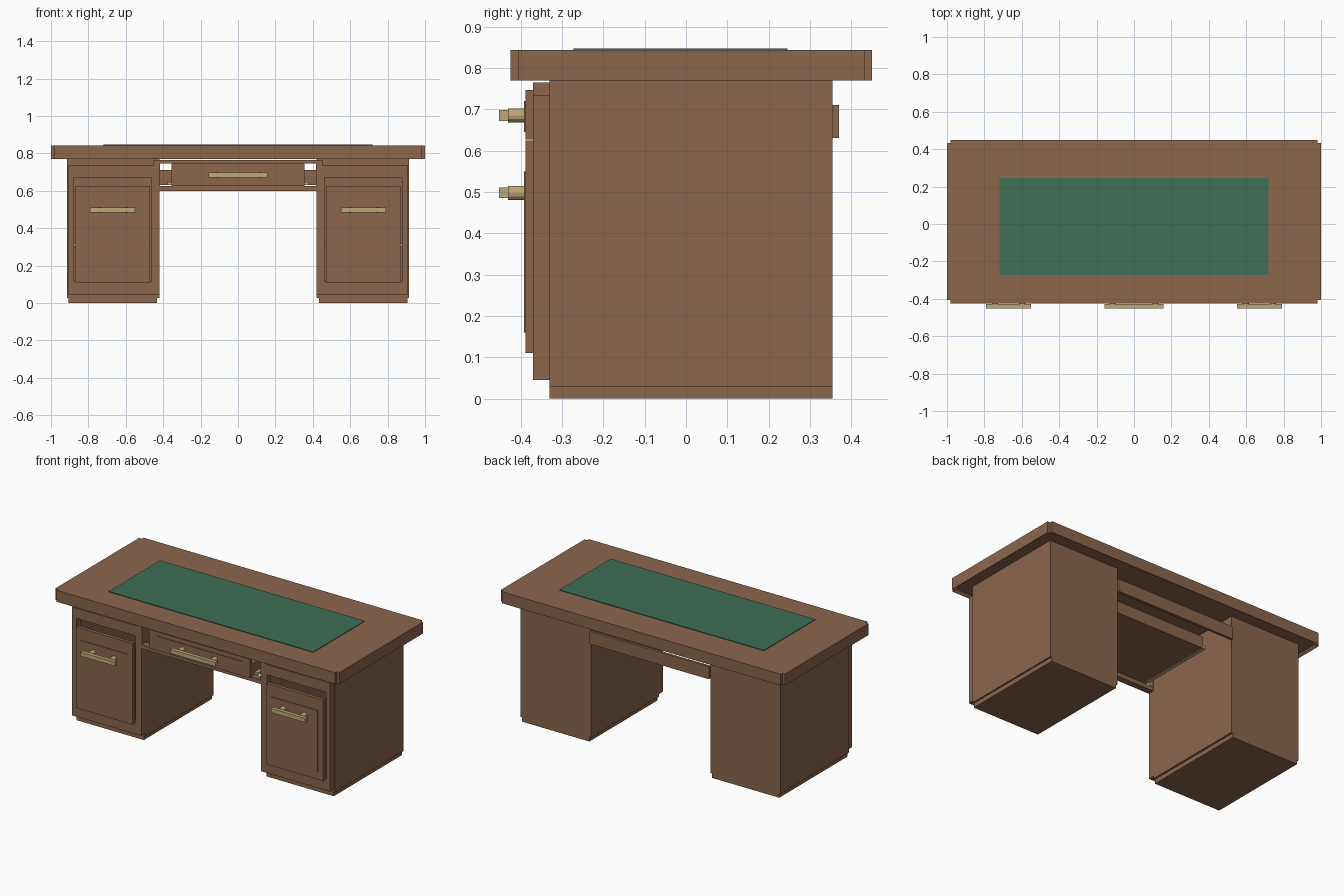
import bpy, bmesh, math
from mathutils import Vector

if "Cube" in bpy.data.objects:
    bpy.data.objects.remove(bpy.data.objects["Cube"], do_unlink=True)


def material(name, rgb):
    m = bpy.data.materials.new(name)
    m.use_nodes = True
    m.diffuse_color = (*rgb, 1)
    bsdf = next(n for n in m.node_tree.nodes if n.type == 'BSDF_PRINCIPLED')
    bsdf.inputs["Base Color"].default_value = (*rgb, 1)
    return m


WOOD = material("brown wood", (0.26, 0.132, 0.073))
LEATHER = material("green leather", (0.052, 0.157, 0.095))
BRASS = material("pale brass", (0.52, 0.40, 0.185))


def finish(name, bm, mat):
    bmesh.ops.recalc_face_normals(bm, faces=bm.faces[:])
    me = bpy.data.meshes.new(name)
    bm.to_mesh(me)
    bm.free()
    me.materials.append(mat)
    ob = bpy.data.objects.new(name, me)
    bpy.context.collection.objects.link(ob)
    return ob


def add_box(bm, x, y, z):
    """Box from (min, max) ranges on each axis."""
    vs = bmesh.ops.create_cube(bm, size=1)["verts"]
    for v in vs:
        v.co = Vector([(a + b) / 2 + c * abs(b - a) for (a, b), c in zip((x, y, z), v.co)])


def boxes(name, mat, *ranges):
    bm = bmesh.new()
    for r in ranges:
        add_box(bm, *r)
    return finish(name, bm, mat)


def handle(name, cx, z, half, post):
    """Square bar on two round posts."""
    bm = bmesh.new()
    add_box(bm, (cx - half, cx + half), (-0.453, -0.429), (z - 0.013, z + 0.013))
    for px in (cx - post, cx + post):
        vs = bmesh.ops.create_cone(bm, cap_ends=True, segments=12, radius1=0.017,
                                   radius2=0.017, depth=0.042)["verts"]
        for v in vs:
            v.co = Vector((px + v.co.x, -0.41 + v.co.z, z + v.co.y))
    return finish(name, bm, BRASS)


# Table top: notched corners, shallow recess underneath
X, Y0, Y1, N = 1.0, -0.425, 0.45, 0.018
outline = [(-X, Y0 + N), (-X + N, Y0 + N), (-X + N, Y0), (X - N, Y0), (X - N, Y0 + N), (X, Y0 + N),
           (X, Y1 - N), (X - N, Y1 - N), (X - N, Y1), (-X + N, Y1), (-X + N, Y1 - N), (-X, Y1 - N)]
bm = bmesh.new()
under = bm.faces.new([bm.verts.new((x, y, 0.77)) for x, y in outline])
ext = bmesh.ops.extrude_face_region(bm, geom=[under], use_keep_orig=True)
for g in ext["geom"]:
    if isinstance(g, bmesh.types.BMVert):
        g.co.z = 0.843
bmesh.ops.recalc_face_normals(bm, faces=bm.faces[:])
bmesh.ops.inset_region(bm, faces=[under], thickness=0.025)
for v in under.verts:
    v.co.z = 0.785
finish("table_top", bm, WOOD)

# Writing surface
boxes("writing_inlay", LEATHER, ((-0.72, 0.72), (-0.272, 0.245), (0.84, 0.847)))

# Pedestals, each with a drawer, runners and a handle
for side, s in (("left", 1), ("right", -1)):
    def sx(a, b, s=s):
        return tuple(sorted((s * a, s * b)))

    y, z, t = (-0.33, 0.355), (0.028, 0.785), 0.012
    boxes(f"{side}_pedestal", WOOD,
          (sx(0.42, 0.42 + t), y, z),
          (sx(0.915 - t, 0.915), y, z),
          (sx(0.42 + t, 0.915 - t), (0.355 - t, 0.355), z),
          (sx(0.42 + t, 0.915 - t), (-0.33, 0.355 - t), (0.028, 0.055)),
          (sx(0.42 + t, 0.915 - t), (-0.33, 0.355 - t), (0.72, 0.785)))
    boxes(f"{side}_plinth", WOOD, (sx(0.432, 0.905), y, (0, 0.03)))
    # Face frame around the drawer opening
    f = (-0.37, -0.33)
    boxes(f"{side}_face_frame", WOOD,
          (sx(0.42, 0.463), f, (0.045, 0.735)),
          (sx(0.877, 0.908), f, (0.045, 0.735)),
          (sx(0.463, 0.877), f, (0.045, 0.115)),
          (sx(0.463, 0.877), f, (0.67, 0.735)))
    # Drawer front with raised panel, and an open box behind it
    boxes(f"{side}_drawer_front", WOOD,
          (sx(0.47, 0.87), (-0.388, -0.365), (0.11, 0.625)),
          (sx(0.505, 0.835), (-0.392, -0.387), (0.16, 0.55)))
    boxes(f"{side}_drawer_box", WOOD,
          (sx(0.48, 0.49), (-0.366, 0.28), (0.13, 0.58)),
          (sx(0.85, 0.86), (-0.366, 0.28), (0.13, 0.58)),
          (sx(0.49, 0.85), (0.27, 0.28), (0.13, 0.58)),
          (sx(0.49, 0.85), (-0.366, 0.27), (0.13, 0.14)))
    boxes(f"{side}_drawer_runners", BRASS,
          (sx(0.464, 0.48), (-0.34, 0.28), (0.302, 0.318)),
          (sx(0.86, 0.876), (-0.34, 0.28), (0.302, 0.318)))
    handle(f"{side}_drawer_handle", s * 0.67, 0.498, 0.12, 0.073)
    # Runner beside the centre drawer
    boxes(f"{side}_centre_runner", BRASS, (sx(0.355, 0.378), (-0.34, 0.18), (0.632, 0.648)))
    # Post joining the upper centre rail to the pedestal frame
    boxes(f"{side}_centre_post", WOOD, (sx(0.418, 0.452), f, (0.60, 0.765)))

# Rails spanning the knee space
boxes("centre_rails", WOOD,
      ((-0.42, 0.42), (-0.37, -0.33), (0.60, 0.627)),
      ((-0.42, 0.42), (-0.37, -0.33), (0.745, 0.765)))
boxes("back_rail", WOOD, ((-0.42, 0.42), (0.353, 0.37), (0.63, 0.71)))

# Centre drawer
boxes("centre_drawer_front", WOOD,
      ((-0.355, 0.355), (-0.388, -0.365), (0.627, 0.747)),
      ((-0.305, 0.305), (-0.392, -0.387), (0.645, 0.72)))
boxes("centre_drawer_box", WOOD,
      ((-0.355, -0.343), (-0.366, 0.18), (0.63, 0.705)),
      ((0.343, 0.355), (-0.366, 0.18), (0.63, 0.705)),
      ((-0.343, 0.343), (0.168, 0.18), (0.63, 0.705)),
      ((-0.343, 0.343), (-0.366, 0.168), (0.63, 0.64)))
handle("centre_drawer_handle", 0, 0.685, 0.158, 0.115)
